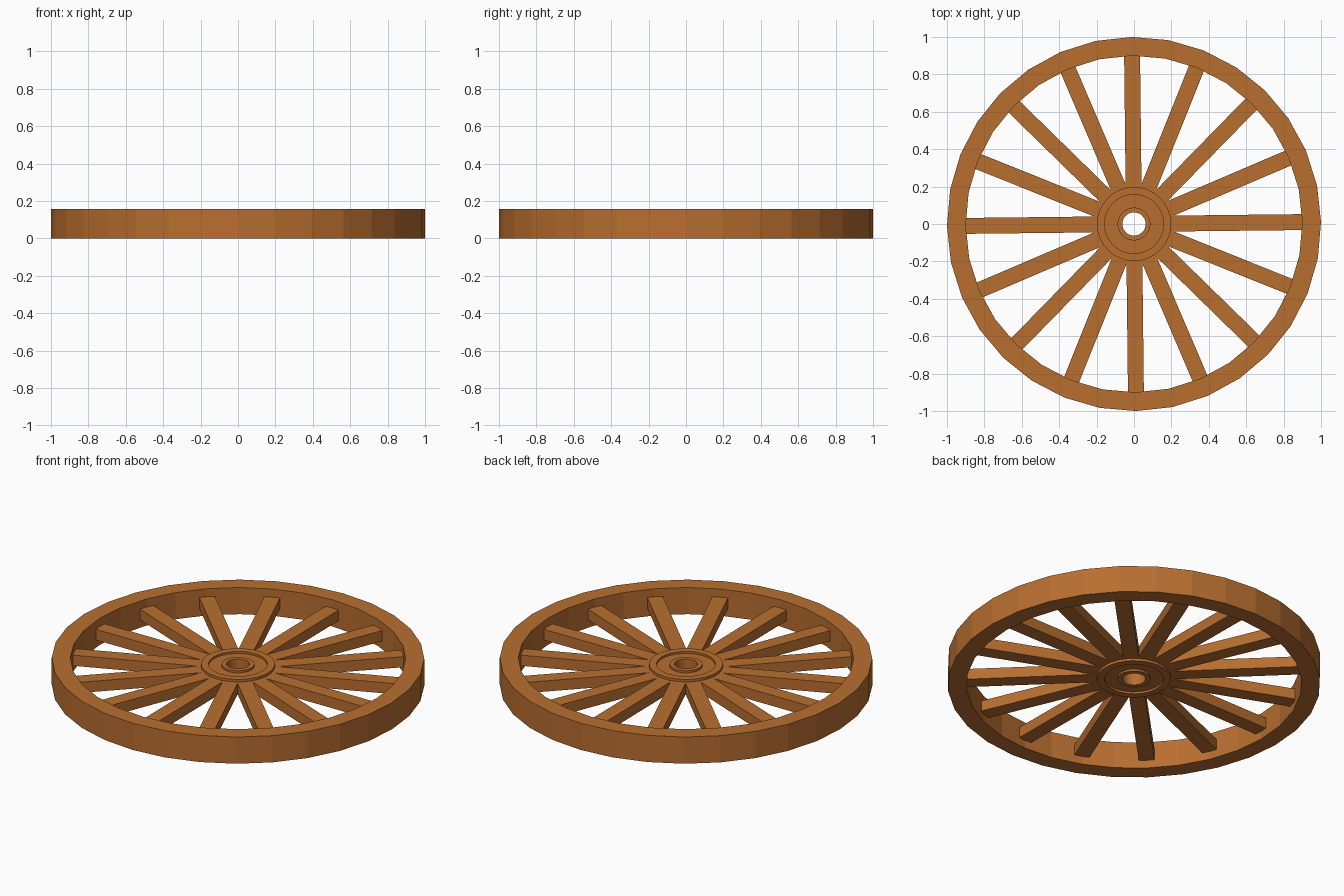
import bpy, bmesh, math
from mathutils import Matrix

if "Cube" in bpy.data.objects:
    bpy.data.objects.remove(bpy.data.objects["Cube"])

TURN = math.radians(0.65)   # slight rotation of the whole wheel
MID = 0.079                 # mid height of the wheel

wood = bpy.data.materials.new("brown_wood")
wood.diffuse_color = (0.48, 0.156, 0.03, 1)
wood.use_nodes = True
wood.node_tree.nodes["Principled BSDF"].inputs["Base Color"].default_value = wood.diffuse_color


def finish(bm, name):
    bmesh.ops.recalc_face_normals(bm, faces=bm.faces)
    mesh = bpy.data.meshes.new(name)
    bm.to_mesh(mesh)
    bm.free()
    mesh.materials.append(wood)
    ob = bpy.data.objects.new(name, mesh)
    bpy.context.collection.objects.link(ob)
    return ob


def lathe(name, profile, sides):
    """Revolve a closed (radius, z) profile around the z axis."""
    bm = bmesh.new()
    rings = []
    for i in range(sides):
        a = TURN + 2 * math.pi * i / sides
        rings.append([bm.verts.new((r * math.cos(a), r * math.sin(a), z))
                      for r, z in profile])
    n = len(profile)
    for i in range(sides):
        p, q = rings[i], rings[(i + 1) % sides]
        for j in range(n):
            k = (j + 1) % n
            bm.faces.new((p[j], q[j], q[k], p[k]))
    return finish(bm, name)


# Outer rim
lathe("rim", [(1.0, 0), (1.0, 2 * MID), (0.9, 2 * MID), (0.9, 0)], 32)

# Hub with a shallow ring recess on both faces and an axle hole
upper = [(0.198, 0.046), (0.158, 0.046), (0.158, 0.034),
         (0.088, 0.034), (0.088, 0.046), (0.062, 0.046)]
profile = ([(r, MID + h) for r, h in upper]
           + [(r, MID - h) for r, h in reversed(upper)])
lathe("hub", profile, 32)

# Sixteen straight spokes
for i in range(16):
    bm = bmesh.new()
    inner, outer = 0.18, 0.91
    bmesh.ops.create_cube(
        bm, size=1,
        matrix=Matrix.Rotation(TURN + i * math.pi / 8, 4, 'Z')
        @ Matrix.Translation(((inner + outer) / 2, 0, MID))
        @ Matrix.Diagonal((outer - inner, 0.085, 0.063, 1)))
    finish(bm, f"spoke_{i + 1}")
